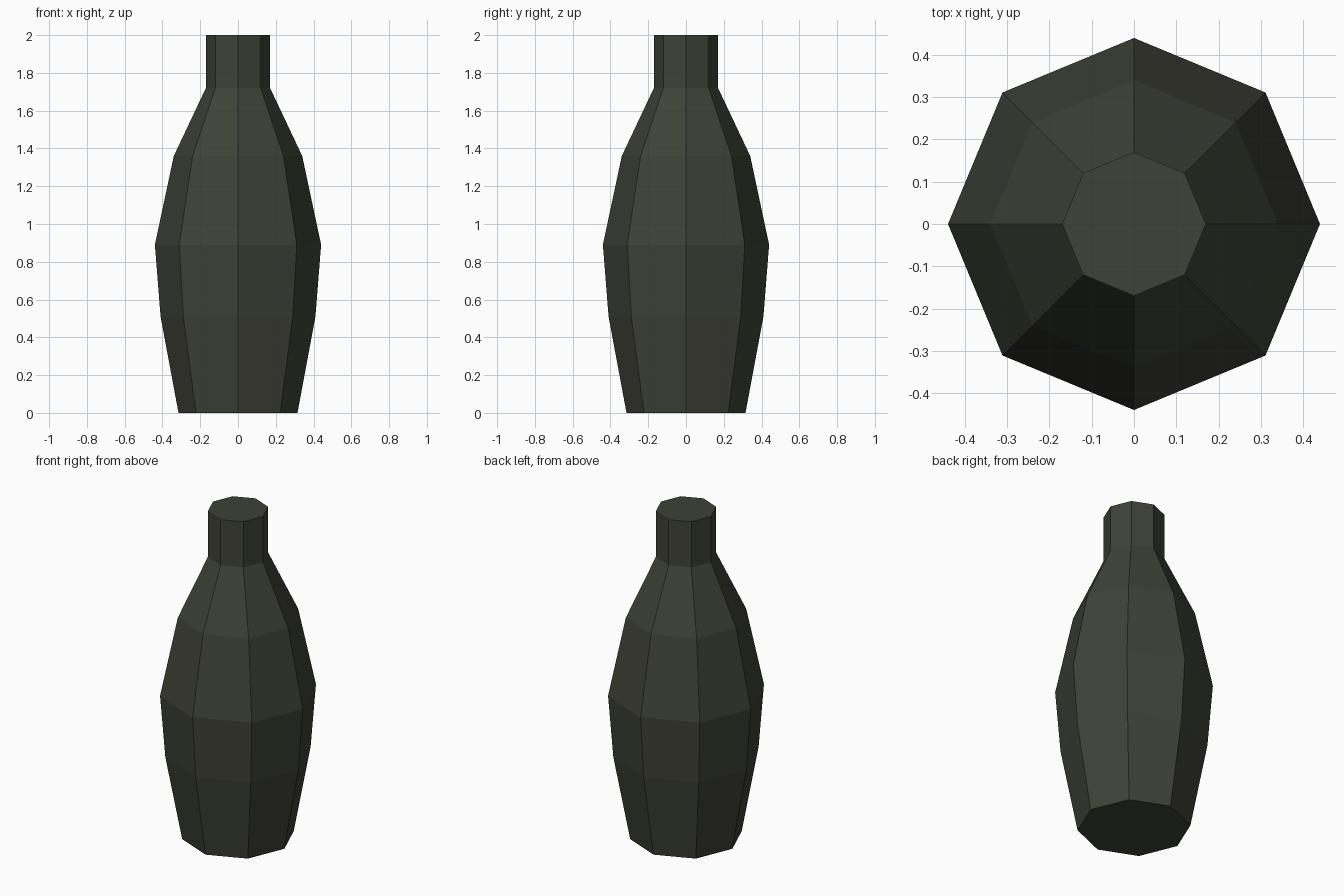
import bpy
import bmesh
from math import cos, sin, tau

cube = bpy.data.objects.get("Cube")
if cube:
    bpy.data.objects.remove(cube, do_unlink=True)

SIDES = 8
# Radius and height of each ring, from base to lip
PROFILE = [(0.315, 0), (0.41, 0.51), (0.44, 0.89),
           (0.34, 1.36), (0.17, 1.72), (0.17, 2)]


def make_material(name, rgb):
    mat = bpy.data.materials.new(name)
    mat.use_nodes = True
    color = (*rgb, 1)
    mat.diffuse_color = color
    bsdf = next(n for n in mat.node_tree.nodes if n.type == 'BSDF_PRINCIPLED')
    bsdf.inputs["Base Color"].default_value = color
    return mat


def lathe(name, profile, mat):
    """Turn a profile into a closed, flat-sided solid."""
    bm = bmesh.new()
    rings = [[bm.verts.new((r * cos(tau * i / SIDES), r * sin(tau * i / SIDES), z))
              for i in range(SIDES)] for r, z in profile]
    for low, high in zip(rings, rings[1:]):
        for i in range(SIDES):
            j = (i + 1) % SIDES
            bm.faces.new((low[i], low[j], high[j], high[i]))
    bm.faces.new(rings[0][::-1])
    bm.faces.new(rings[-1])
    mesh = bpy.data.meshes.new(name)
    bm.to_mesh(mesh)
    bm.free()
    mesh.materials.append(mat)
    obj = bpy.data.objects.new(name, mesh)
    bpy.context.collection.objects.link(obj)
    return obj


# Bottle body, shoulder and neck in one piece
lathe("bottle", PROFILE, make_material("dark olive glass", (0.048, 0.054, 0.037)))
